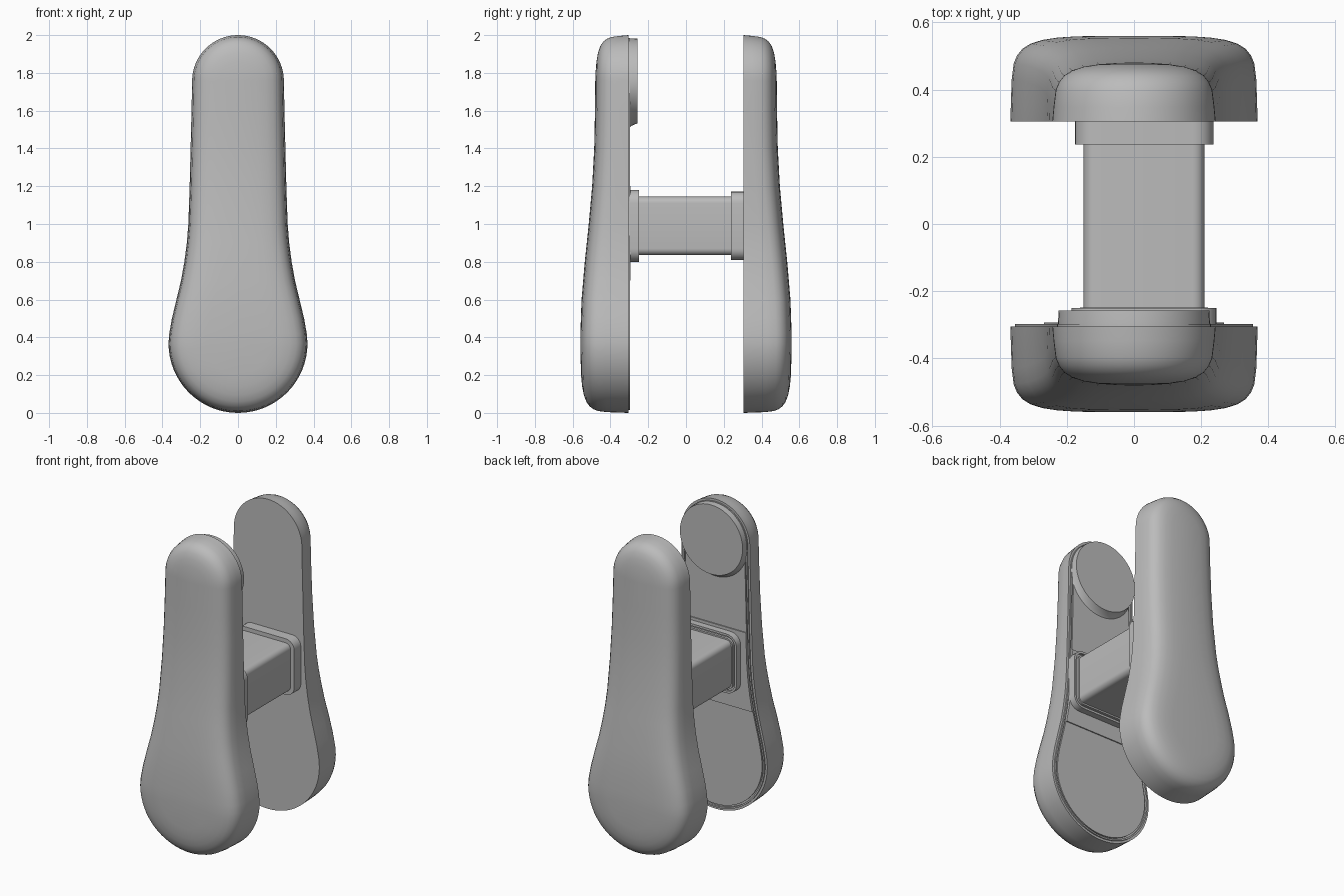
import bpy, bmesh, math

cube = bpy.data.objects.get("Cube")
if cube:
    bpy.data.objects.remove(cube)

grey = bpy.data.materials.new("satin_grey")
grey.use_nodes = True
colour = (0.5, 0.5, 0.5, 1)
grey.diffuse_color = colour
bsdf = next(n for n in grey.node_tree.nodes if n.type == 'BSDF_PRINCIPLED')
bsdf.inputs["Base Color"].default_value = colour


def loft(name, loops, cap_end=True, smooth=35):
    """Skin a series of closed loops that have equal point counts."""
    bm = bmesh.new()
    rings = [[bm.verts.new(p) for p in loop] for loop in loops]
    n = len(rings[0])
    for a, b in zip(rings, rings[1:]):
        for i in range(n):
            j = (i + 1) % n
            bm.faces.new((a[i], a[j], b[j], b[i]))
    bm.faces.new(rings[0])
    if cap_end:
        bm.faces.new(rings[-1])
    bmesh.ops.remove_doubles(bm, verts=bm.verts, dist=0.0002)
    bmesh.ops.recalc_face_normals(bm, faces=bm.faces)
    me = bpy.data.meshes.new(name)
    bm.to_mesh(me)
    bm.free()
    me.materials.append(grey)
    me.shade_smooth()
    me.set_sharp_from_angle(angle=math.radians(smooth))
    ob = bpy.data.objects.new(name, me)
    bpy.context.collection.objects.link(ob)
    return ob


def lerp_table(table, z):
    for (z0, v0), (z1, v1) in zip(table, table[1:]):
        if z <= z1:
            t = max(0, (z - z0) / (z1 - z0))
            return v0 + (v1 - v0) * t
    return table[-1][1]


# Paddle outline: large round foot, concave waist, small round head
FOOT, HEAD = 0.368, 0.243
HEAD_Z = 2 - HEAD
WAIST = [(0.42, 0.364), (0.5, 0.35), (0.6, 0.326), (0.7, 0.302), (0.8, 0.284),
         (0.9, 0.271), (1.0, 0.263), (1.2, 0.256), (1.4, 0.251), (1.6, 0.246)]
half = []
for i in range(17):
    a = math.radians(-90 + 90 * i / 16)
    half.append((FOOT * math.cos(a), FOOT + FOOT * math.sin(a)))
half += [(w, z) for z, w in WAIST]
for i in range(17):
    a = math.radians(90 * i / 16)
    half.append((HEAD * math.cos(a), HEAD_Z + HEAD * math.sin(a)))
OUTLINE = half + [(-x, z) for x, z in reversed(half[1:-1])]

# Thickness of the paddle along its height
DEPTH = [(0, 0.548), (0.1, 0.553), (0.2, 0.557), (0.4, 0.56), (0.6, 0.553),
         (0.8, 0.536), (1.0, 0.515), (1.2, 0.497), (1.4, 0.486), (1.6, 0.482),
         (1.8, 0.48), (2.0, 0.477)]


def inset(d):
    """Shrink the outline towards its central spine."""
    pts = []
    for x, z in OUTLINE:
        s = min(max(z, FOOT), HEAD_Z)
        r = math.hypot(x, z - s)
        k = max(0, 1 - d / r)
        pts.append((x * k, s + (z - s) * k))
    return pts


def flat(d, y):
    return [(x, y, z) for x, z in inset(d)]


def domed(d, drop, side):
    return [(x, side * (lerp_table(DEPTH, z) - drop), z) for x, z in inset(d)]


DOME = [(0.004, 0.13), (0.01, 0.082), (0.02, 0.058), (0.036, 0.038), (0.06, 0.023),
        (0.095, 0.012), (0.14, 0.005), (0.2, 0.001), (1, 0)]
PLAIN = [(0, 0.305)]
# The front paddle carries a raised lip and a groove around its inner panel
LIPPED = [(0.045, 0.3), (0.034, 0.3), (0.034, 0.309), (0.024, 0.309),
          (0.024, 0.297), (0.014, 0.297), (0.014, 0.305), (0, 0.305)]
for name, side, inner in (("front_paddle", -1, LIPPED), ("back_paddle", 1, PLAIN)):
    loops = [flat(d, side * y) for d, y in inner]
    loops += [domed(d, drop, side) for d, drop in DOME]
    loft(name, loops, cap_end=False)

# Slightly raised middle plate on the inner panel
edge = [(w - 0.034, z) for z, w in WAIST if 0.65 < z < 1.25]
edge += [(-x, z) for x, z in reversed(edge)]
loft("middle_plate", [[(x, y, z) for x, z in edge] for y in (-0.305, -0.293)])


# Connecting post with a collar at each end
def rounded(x0, x1, z0, z1, r, y, seg=6):
    pts = []
    corners = ((x1 - r, z1 - r), (x0 + r, z1 - r), (x0 + r, z0 + r), (x1 - r, z0 + r))
    for k, (cx, cz) in enumerate(corners):
        for i in range(seg + 1):
            a = math.radians(90 * (k + i / seg))
            pts.append((cx + r * math.cos(a), y, cz + r * math.sin(a)))
    return pts


def collar_loop(grow, y):
    return rounded(-0.15 - grow, 0.21 + grow, 0.835 - grow, 1.145 + grow, 0.035 + grow, y)


loft("post", [collar_loop(0, y) for y in (-0.3, 0.3)])
loft("back_collar", [collar_loop(0.026, y) for y in (0.305, 0.237)])
loft("front_collar", [collar_loop(g, y) for g, y in
                      ((0.036, -0.305), (0.036, -0.25), (0.022, -0.25), (0.022, -0.263),
                       (0.01, -0.263), (0.01, -0.248))])


# Round puck at the head of the inner panel, flaring out towards the bottom
def puck_loop(r, flare, y, n=48):
    pts = []
    for i in range(n):
        a = math.tau * i / n
        down = max(0, -math.sin(a))
        rr = r + flare * down
        pts.append((rr * math.cos(a), y, HEAD_Z + rr * math.sin(a)))
    return pts


loft("puck", [puck_loop(0.226, 0.03, -0.304), puck_loop(0.226, 0.012, -0.29),
              puck_loop(0.224, 0, -0.258)])


# Screws with a washer, a dished head and a cross
def circle(x, z, r, y, n=24):
    return [(x + r * math.cos(math.tau * i / n), y, z + r * math.sin(math.tau * i / n))
            for i in range(n)]


SCREW = [(0.041, 0), (0.041, 0.014), (0.029, 0.014), (0.029, 0.034),
         (0.025, 0.039), (0.019, 0.039), (0.017, 0.03)]
for name, x, z in (("top", 0, 1.475), ("left", 0.14, 0.742), ("right", -0.14, 0.742)):
    loft(name + "_screw", [circle(x, z, r, -0.302 - h) for r, h in SCREW])
    for part, w, h in (("upright", 0.004, 0.014), ("crossbar", 0.014, 0.004)):
        loft(name + "_screw_" + part,
             [rounded(x - w, x + w, z - h, z + h, 0.001, y, 1) for y in (-0.331, -0.337)])
